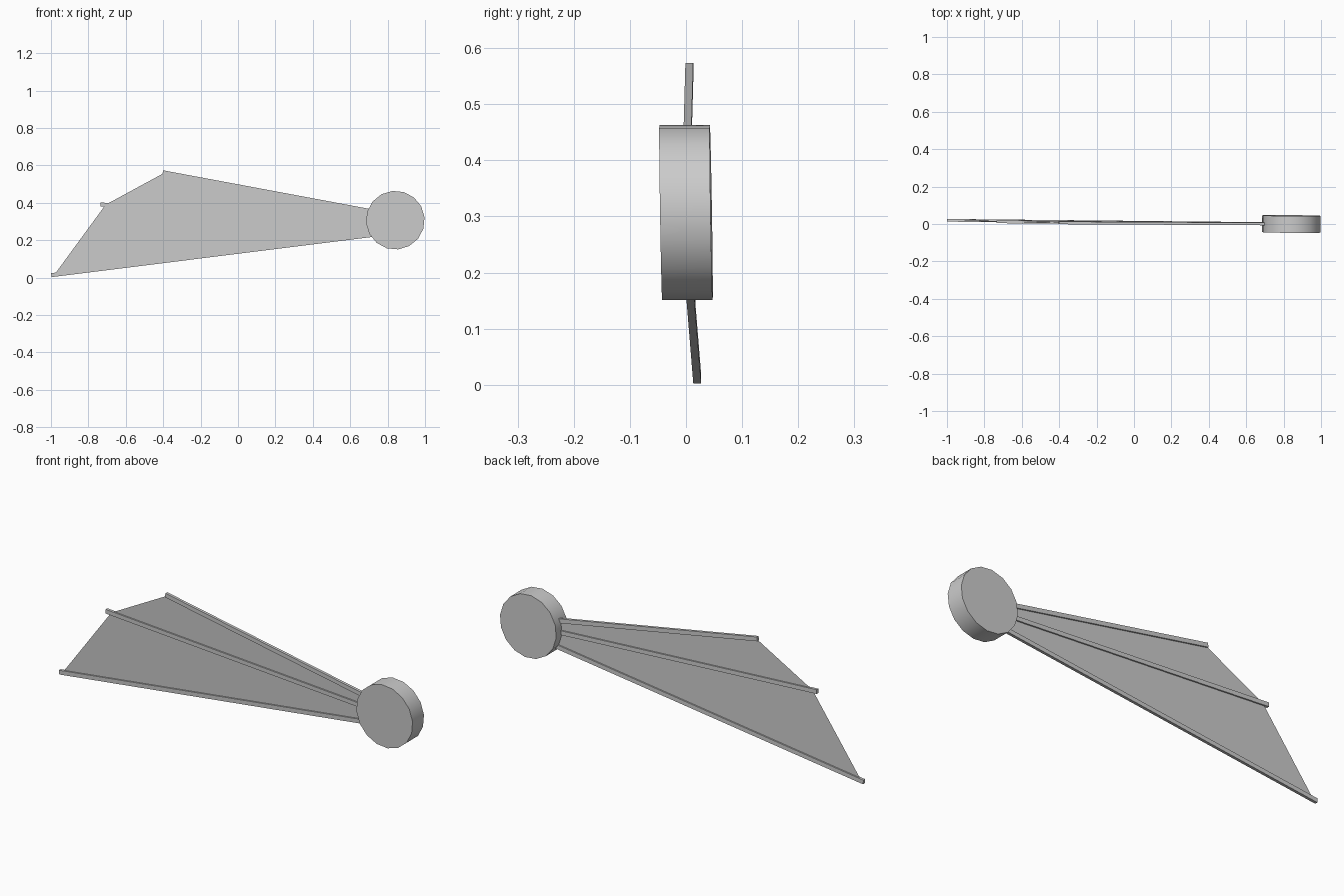
import bpy, bmesh, math
from mathutils import Vector

if "Cube" in bpy.data.objects:
    bpy.data.objects.remove(bpy.data.objects["Cube"])

HUB = Vector((0.841, 0.0, 0.307))


def lean(x, y, z):
    # The whole fan leans slightly out of the xz plane, pivoting at the hub
    return Vector((x, y - 0.0082 * (x - HUB.x) - 0.016 * (z - HUB.z), z))


def make(name, verts, faces):
    me = bpy.data.meshes.new(name)
    me.from_pydata([lean(*v) for v in verts], [], faces)
    bm = bmesh.new()
    bm.from_mesh(me)
    bmesh.ops.recalc_face_normals(bm, faces=bm.faces)
    bm.to_mesh(me)
    bm.free()
    ob = bpy.data.objects.new(name, me)
    bpy.context.collection.objects.link(ob)
    return ob


def prism(name, outline, half):
    # Extrude an xz outline along y
    n = len(outline)
    verts = [(x, s * half, z) for s in (-1, 1) for x, z in outline]
    faces = [tuple(range(n)), tuple(range(n, 2 * n))]
    faces += [(i, (i + 1) % n, n + (i + 1) % n, n + i) for i in range(n)]
    return make(name, verts, faces)


# Round hub
N = 16
hub = prism("hub", [(HUB.x + 0.157 * math.cos(2 * math.pi * (i + 0.25) / N),
                     HUB.z + 0.157 * math.sin(2 * math.pi * (i + 0.25) / N))
                    for i in range(N)], 0.045)
bpy.context.view_layer.objects.active = hub
hub.select_set(True)
bpy.ops.object.shade_smooth_by_angle(angle=math.radians(30))

# Three ribs: centre line from outer tip to inside the hub
ribs = {
    "lower_rib": ((-0.998, 0.013), (0.76, 0.233)),
    "middle_rib": ((-0.735, 0.391), (0.76, 0.297)),
    "upper_rib": ((-0.402, 0.563), (0.76, 0.346)),
}
for name, (a, b) in ribs.items():
    d = Vector((b[0] - a[0], b[1] - a[1])).normalized()
    p = Vector((-d.y, d.x)) * 0.0105
    a, b = Vector(a), Vector(b)
    prism(name, [a - p, b - p, b + p, a + p], 0.007)

# Thin membrane stretched between neighbouring ribs
tips = [(-0.982, 0.015), (-0.708, 0.3895), (-0.392, 0.561)]
roots = [(0.76, 0.233), (0.76, 0.297), (0.76, 0.346)]
make("membrane", [(x, 0, z) for x, z in tips + roots],
     [(0, 3, 4, 1), (1, 4, 5, 2)])
